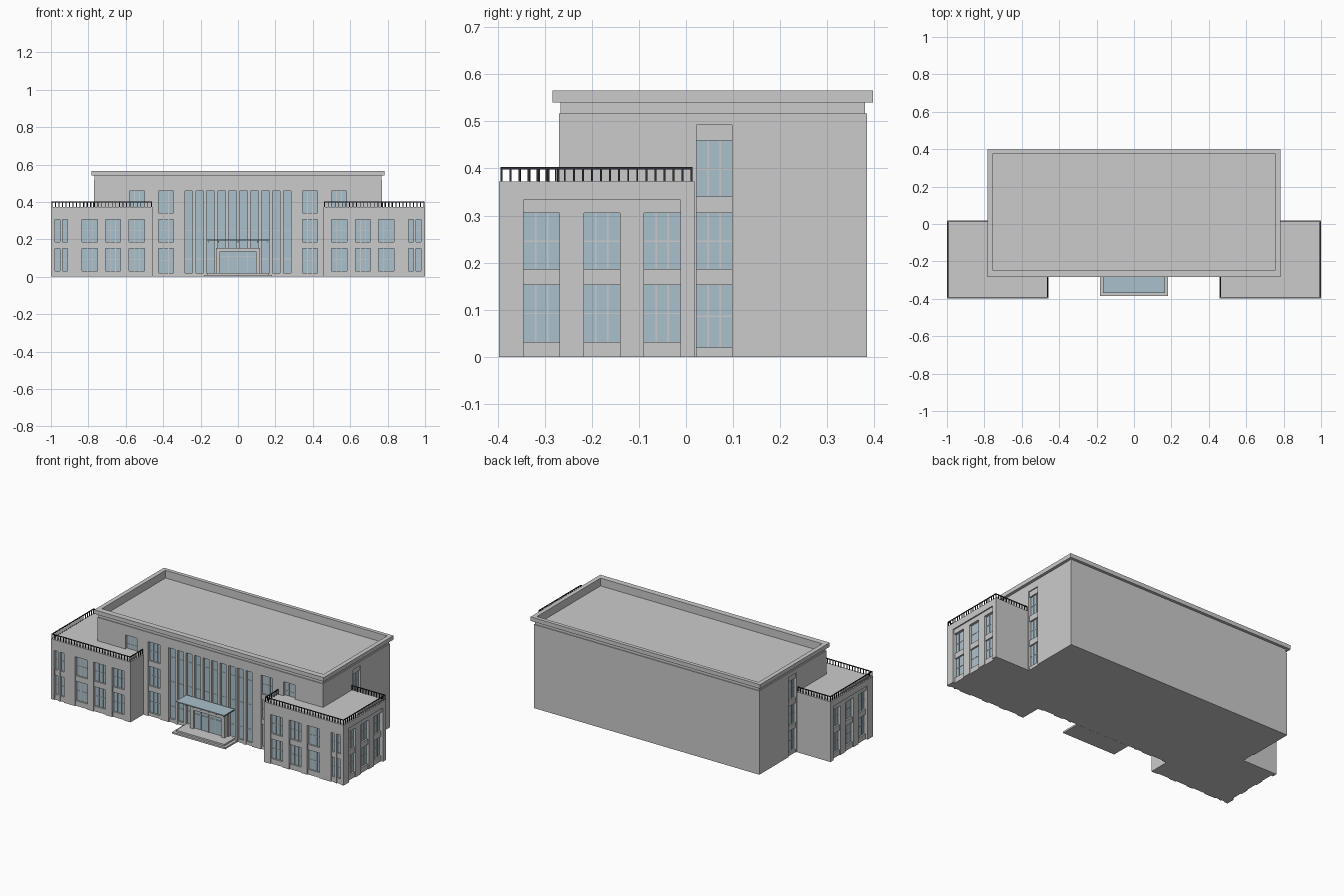
import bpy, bmesh

cube = bpy.data.objects.get("Cube")
if cube:
    bpy.data.objects.remove(cube, do_unlink=True)


def material(name, rgb):
    m = bpy.data.materials.new(name)
    m.use_nodes = True
    m.diffuse_color = (*rgb, 1)
    m.node_tree.nodes["Principled BSDF"].inputs["Base Color"].default_value = (*rgb, 1)
    return m


STONE = material("grey stone", (0.6, 0.6, 0.6))
GLASS = material("pale blue glass", (0.40, 0.53, 0.60))
METAL = material("dark metal", (0.03, 0.03, 0.035))


def boxes(name, spans, mat):
    """One object from a list of boxes, each given as two opposite corners."""
    bm = bmesh.new()
    for a, b in spans:
        lo = [min(p) for p in zip(a, b)]
        hi = [max(p) for p in zip(a, b)]
        made = bmesh.ops.create_cube(bm, size=1)["verts"]
        for v in made:
            v.co = [h if c > 0 else l for c, l, h in zip(v.co, lo, hi)]
    mesh = bpy.data.meshes.new(name)
    bm.to_mesh(mesh)
    bm.free()
    mesh.materials.append(mat)
    obj = bpy.data.objects.new(name, mesh)
    bpy.context.collection.objects.link(obj)
    return obj


def cut(obj, spans):
    """Carve a list of separate boxes out of an object."""
    tool = boxes("cutter", spans, STONE)
    tool.hide_render = True
    mod = obj.modifiers.new("openings", "BOOLEAN")
    mod.operation = "DIFFERENCE"
    mod.solver = "EXACT"
    mod.object = tool
    bpy.context.view_layer.objects.active = obj
    bpy.ops.object.modifier_apply(modifier=mod.name)
    bpy.data.objects.remove(tool, do_unlink=True)


# Wall planes: u runs along the wall, d goes inward from its surface
def front_wall(y):
    return lambda u, d, z: (u, y + d, z)


def side_wall(x, s):
    return lambda u, d, z: (s * (x - d), u, z)


class Bays:
    """Collects recessed window bays for one building volume."""

    def __init__(self):
        self.holes, self.glass, self.bars, self.panels = [], [], [], []

    def add(self, wall, u0, u1, storeys, base, top, thirds=True, rails=None, depth=0.02):
        def span(u_a, u_b, d_a, d_b, z_a, z_b):
            return wall(u_a, d_a, z_a), wall(u_b, d_b, z_b)
        floor = base if base > 0 else -0.02
        self.holes.append(span(u0, u1, -0.005, depth, floor, top))
        z = base
        for z0, z1 in storeys + [(top, top)]:
            if z0 - z > 0.001:
                self.panels.append(span(u0, u1, 0.006, depth + 0.002, z, z0))
            z = z1
            if z1 == z0:
                continue
            self.glass.append(span(u0, u1, depth - 0.004, depth + 0.002, z0, z1))
            for h in rails or [(z0 + z1) / 2]:
                self.bars.append(span(u0, u1, depth - 0.006, depth, h - 0.0015, h + 0.0015))
            if thirds:
                for k in (1, 2):
                    u = u0 + (u1 - u0) * k / 3
                    self.bars.append(span(u - 0.0015, u + 0.0015, depth - 0.007, depth, z0, z1))

    def build(self, body, prefix):
        cut(body, self.holes)
        boxes(prefix + "_window_glass", self.glass, GLASS)
        boxes(prefix + "_window_bars", self.bars, STONE)
        boxes(prefix + "_spandrels", self.panels, STONE)


UPPER = (0.186, 0.305)
TOP = (0.34, 0.459)
LOW = (0.032, 0.152)
TALL_LOW = (0.02, 0.152)

# Main block
main = boxes("main_block", [((-0.77, -0.27, 0), (0.77, 0.384, 0.517))], STONE)
bays = Bays()
facade = front_wall(-0.27)
for s in (-1, 1):
    bays.add(facade, *sorted((s * 0.345, s * 0.425)), [TALL_LOW, UPPER, TOP], 0, 0.459)
    bays.add(facade, *sorted((s * 0.5, s * 0.58)), [TOP], 0.34, 0.459)
    bays.add(side_wall(0.77, s), 0.022, 0.098, [TALL_LOW, UPPER, TOP], 0, 0.492)

# Central tall glazing between slim piers
COUNT, PITCH = 10, 0.0585
for i in range(COUNT):
    u = (i - (COUNT - 1) / 2) * PITCH
    bays.add(facade, u - 0.021, u + 0.021, [(0.02, 0.459)], 0, 0.459,
             thirds=False, rails=[0.095, 0.247, 0.397])
bays.build(main, "main")

# Parapet and cornice around the sunken roof
hollow = [((-0.757, -0.247, 0.4), (0.757, 0.374, 0.7))]
neck = boxes("parapet_neck", [((-0.766, -0.266, 0.517), (0.766, 0.38, 0.54))], STONE)
cornice = boxes("cornice", [((-0.784, -0.283, 0.54), (0.784, 0.397, 0.565))], STONE)
for ring in (neck, cornice):
    cut(ring, hollow)


def railing(name, runs):
    """Posts and a handrail along straight axis-aligned runs."""
    parts, t = [], 0.002
    for (x0, y0), (x1, y1) in runs:
        parts.append(((min(x0, x1) - t, min(y0, y1) - t, 0.398),
                      (max(x0, x1) + t, max(y0, y1) + t, 0.403)))
        n = round((abs(x1 - x0) + abs(y1 - y0)) / 0.019)
        for i in range(n + 1):
            x, y = x0 + (x1 - x0) * i / n, y0 + (y1 - y0) * i / n
            parts.append(((x - t, y - t, 0.371), (x + t, y + t, 0.399)))
    boxes(name, parts, METAL)


# Two lower wings
for s, side in ((1, "left"), (-1, "right")):
    wing = boxes(side + "_wing", [((s * 0.457, -0.397, 0), (s, 0.018, 0.372))], STONE)
    outer = side_wall(1.0, s)
    cut(wing, [(outer(-0.345, -0.01, -0.02), outer(-0.012, 0.008, 0.333))])
    bays = Bays()
    for u0, u1 in ((-0.345, -0.268), (-0.217, -0.14), (-0.089, -0.012)):
        bays.add(side_wall(0.992, s), u0, u1, [LOW, UPPER], 0, 0.305)
    front = front_wall(-0.397)
    for u0, u1 in ((0.5, 0.582), (0.628, 0.709), (0.751, 0.835)):
        bays.add(front, *sorted((s * u0, s * u1)), [LOW, UPPER], 0, 0.305)
    for u0, u1 in ((0.912, 0.939), (0.951, 0.978)):
        bays.add(front, *sorted((s * u0, s * u1)), [LOW, UPPER], 0, 0.305, thirds=False)
    bays.build(wing, side + "_wing")
    a, b, f, r = s * 0.463, s * 0.995, -0.392, 0.012
    railing(side + "_roof_railing", [((b, f), (b, r)), ((a, f), (b, f)),
                                     ((a, f), (a, -0.272)), ((s * 0.772, r), (b, r))])

# Entrance steps
boxes("entrance_steps", [((-0.182, -0.385, 0), (0.182, -0.265, 0.01)),
                         ((-0.165, -0.37, 0.01), (0.165, -0.265, 0.02))], STONE)

# Entrance portal with glazed doors
portal = [((s * 0.095, -0.3, 0.02), (s * 0.118, -0.265, 0.135)) for s in (-1, 1)]
portal.append(((-0.118, -0.3, 0.135), (0.118, -0.265, 0.155)))
boxes("entrance_portal", portal, STONE)
boxes("entrance_doors", [((-0.095, -0.287, 0.02), (0.095, -0.28, 0.135))], GLASS)
bars = [((x - 0.0015, -0.29, 0.02), (x + 0.0015, -0.28, 0.135)) for x in (-0.05, 0, 0.05)]
bars.append(((-0.095, -0.29, 0.108), (0.095, -0.28, 0.111)))
boxes("door_bars", bars, STONE)

# Glass canopy on thin beams
boxes("canopy_glass", [((-0.165, -0.37, 0.193), (0.165, -0.268, 0.199))], GLASS)
beams = [((x - 0.002, -0.365, 0.184), (x + 0.002, -0.268, 0.193))
         for x in (i * 0.052 for i in range(-3, 4))]
boxes("canopy_beams", beams, STONE)
